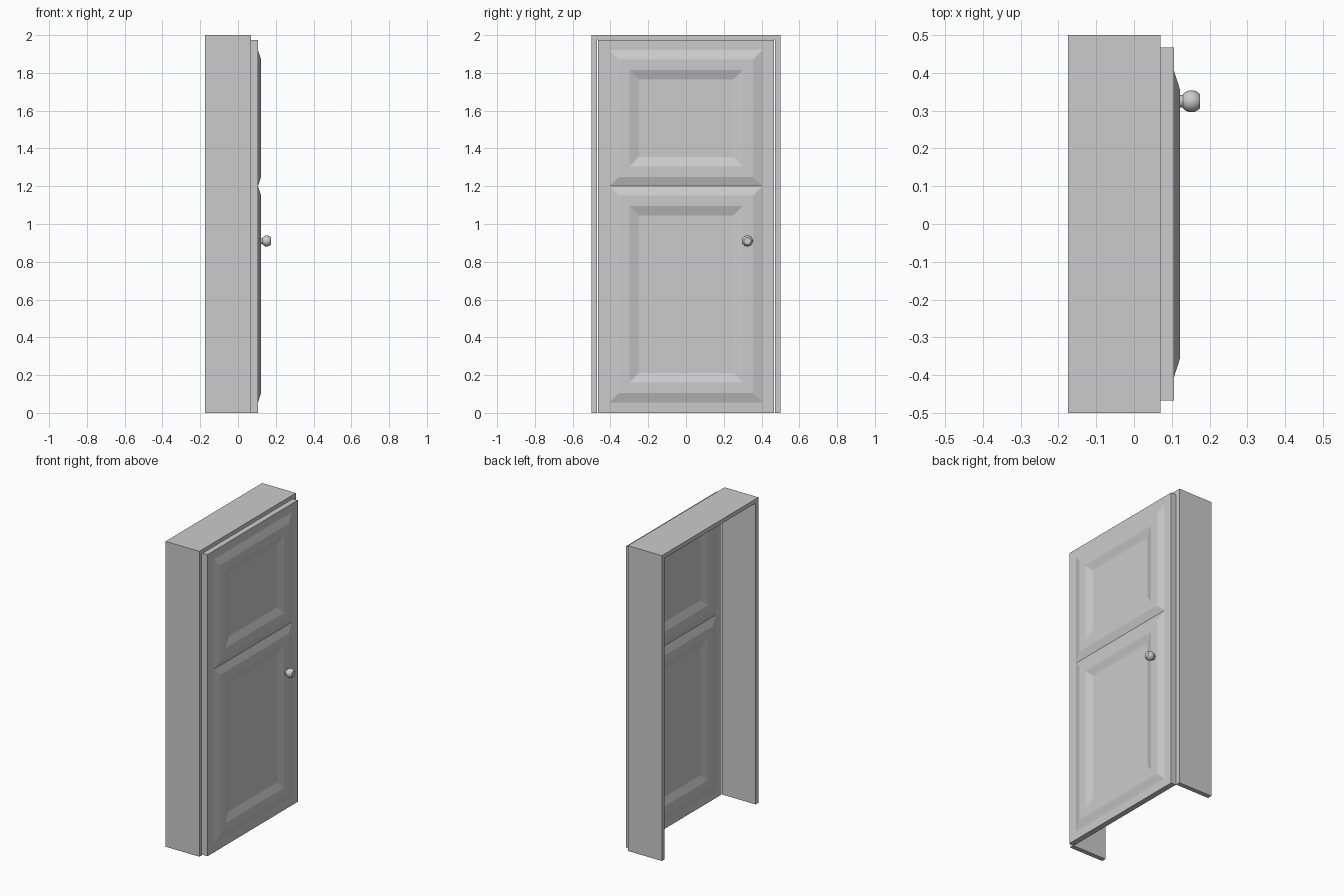
import bpy, bmesh
from math import pi, cos, sin

cube = bpy.data.objects.get("Cube")
if cube:
    bpy.data.objects.remove(cube, do_unlink=True)

grey = bpy.data.materials.new("plain grey")
grey.use_nodes = True
grey.diffuse_color = (0.6, 0.6, 0.6, 1)
grey.node_tree.nodes["Principled BSDF"].inputs["Base Color"].default_value = (0.6, 0.6, 0.6, 1)

FRAME_BACK, FRAME_FRONT = -0.175, 0.07
DOOR_BACK, DOOR_FRONT = 0.07, 0.106
RAISE, BEVEL = 0.016, 0.05
DOOR_MID = (DOOR_BACK + DOOR_FRONT) / 2


def finish(name, bm):
    bmesh.ops.recalc_face_normals(bm, faces=bm.faces)
    mesh = bpy.data.meshes.new(name)
    bm.to_mesh(mesh)
    bm.free()
    mesh.materials.append(grey)
    obj = bpy.data.objects.new(name, mesh)
    bpy.context.collection.objects.link(obj)
    return obj


def extrude_outline(name, outline, x0, x1):
    """Push a flat outline in the YZ plane from x0 to x1."""
    bm = bmesh.new()
    face = bm.faces.new([bm.verts.new((x0, y, z)) for y, z in outline])
    moved = bmesh.ops.extrude_face_region(bm, geom=[face])["geom"]
    verts = [v for v in moved if isinstance(v, bmesh.types.BMVert)]
    bmesh.ops.translate(bm, verts=verts, vec=(x1 - x0, 0, 0))
    return finish(name, bm)


def bridge(bm, a, b):
    n = len(a)
    for i in range(n):
        bm.faces.new((a[i], a[(i + 1) % n], b[(i + 1) % n], b[i]))


def moulding(name, z0, z1, surface, side):
    """Raised rectangular border with sloped outer and inner edges."""
    bm = bmesh.new()
    rings = []
    for inset, height in ((0, 0), (BEVEL, RAISE), (0.105, RAISE), (0.105 + BEVEL, 0)):
        y, lo, hi = 0.405 - inset, z0 + inset, z1 - inset
        x = surface + side * height
        rings.append([bm.verts.new((x, *p)) for p in ((-y, lo), (y, lo), (y, hi), (-y, hi))])
    for a, b in zip(rings, rings[1:]):
        bridge(bm, a, b)
    obj = finish(name, bm)
    # open strips: make the normals point away from the slab
    if sum(p.normal.x for p in obj.data.polygons) * side < 0:
        obj.data.flip_normals()
    return obj


def knob(name, surface, side, sides=24):
    """Turned knob: short neck, rounded head and flat end."""
    bm = bmesh.new()
    profile = [(0, 0.017), (0.025, 0.017)]
    head = [(0.046 - 0.029 * cos(a), 0.029 * sin(a))
            for a in (pi * (0.22 + 0.07 * i) for i in range(9))]
    rings = []
    for d, r in profile + head:
        rings.append([bm.verts.new((surface + side * d, 0.325 + r * cos(2 * pi * i / sides),
                                    0.91 + r * sin(2 * pi * i / sides))) for i in range(sides)])
    for a, b in zip(rings, rings[1:]):
        bridge(bm, a, b)
    bm.faces.new(rings[0])
    bm.faces.new(rings[-1])
    obj = finish(name, bm)
    bpy.ops.object.select_all(action="DESELECT")
    obj.select_set(True)
    bpy.context.view_layer.objects.active = obj
    bpy.ops.object.shade_smooth_by_angle(angle=0.6)


# Door frame: two jambs and a head, open at the bottom
extrude_outline("door_frame",
                [(-0.5, 0), (-0.5, 2), (0.5, 2), (0.5, 0),
                 (0.47, 0), (0.47, 1.973), (-0.47, 1.973), (-0.47, 0)],
                FRAME_BACK, FRAME_FRONT)

# Door slab
extrude_outline("door_slab", [(-0.467, 0), (-0.467, 1.975), (0.467, 1.975), (0.467, 0)],
                DOOR_BACK, DOOR_FRONT)

# Panel mouldings and knobs on both faces
for label, surface, side in (("outer", DOOR_FRONT, 1), ("inner", DOOR_BACK, -1)):
    moulding(label + "_upper_panel", 1.2, 1.92, surface, side)
    moulding(label + "_lower_panel", 0.055, 1.2, surface, side)
    knob(label + "_knob", surface, side)
